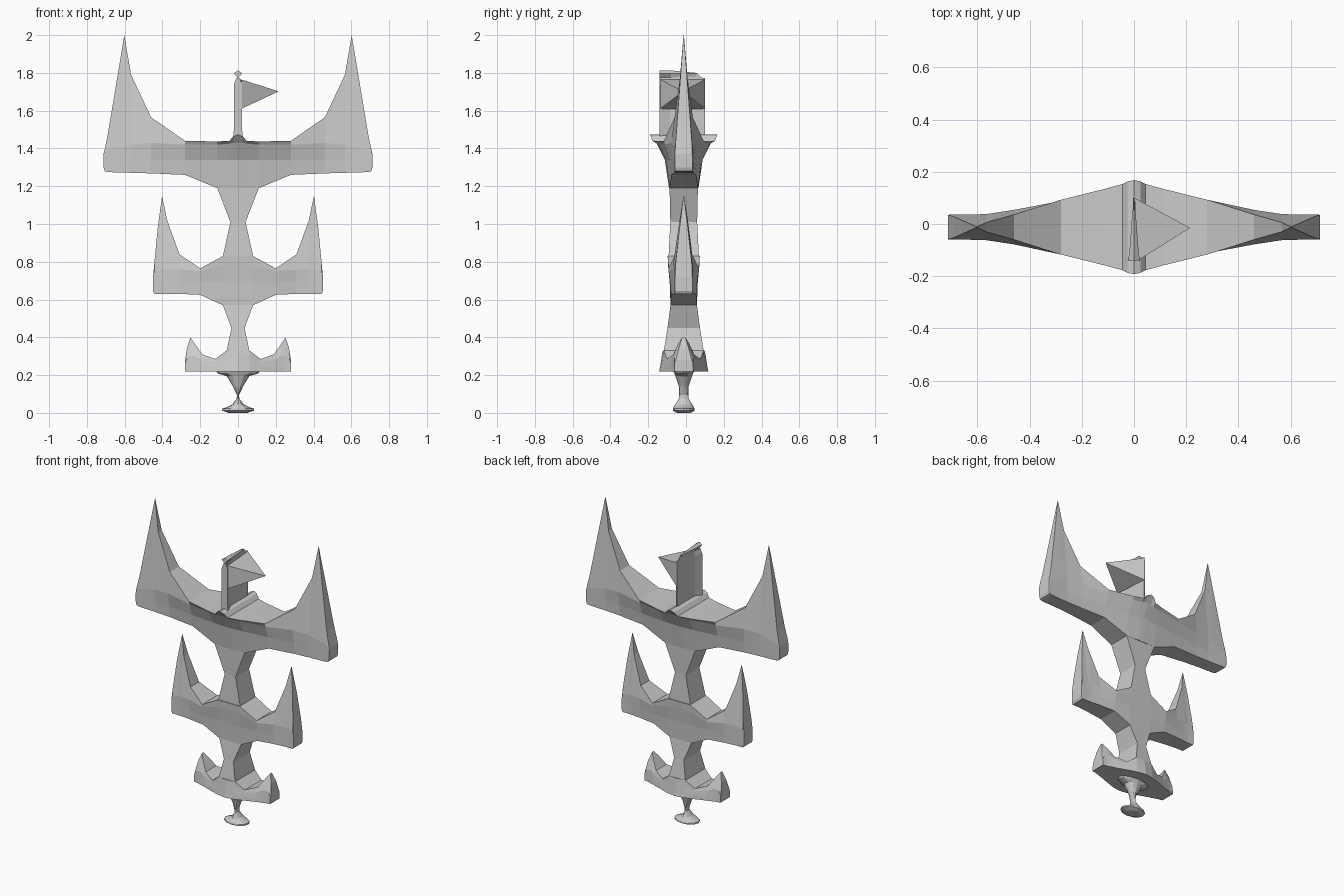
import bpy, bmesh, math

YC = -0.012  # depth centre of the body


def loft(name, rings):
    """Skin a list of equal-length closed rings and cap both ends."""
    bm = bmesh.new()
    rows = [[bm.verts.new(p) for p in r] for r in rings]
    n = len(rows[0])
    for a, b in zip(rows, rows[1:]):
        for i in range(n):
            j = (i + 1) % n
            bm.faces.new((a[i], a[j], b[j], b[i]))
    bm.faces.new(rows[0])
    bm.faces.new(rows[-1])
    bmesh.ops.recalc_face_normals(bm, faces=bm.faces)
    me = bpy.data.meshes.new(name)
    bm.to_mesh(me)
    bm.free()
    ob = bpy.data.objects.new(name, me)
    bpy.context.collection.objects.link(ob)
    return ob


def tier(name, cols, zmid):
    """Horned crossbar; column = x, z bottom, z shelf, z top, half depths low/shelf/top."""
    def ring(x, zb, zs, zt, dl, ds, dt):
        side = [(zb, dl), (max(zmid, zb + .01), (dl * 2 + ds) / 3), (zs, ds), (zt, dt)]
        return ([(x, YC - d, z) for z, d in side]
                + [(x, YC + d, z) for z, d in reversed(side)])
    left = [ring(-c[0], *c[1:]) for c in reversed(cols[1:])]
    return loft(name, left + [ring(*c) for c in cols])


def stem(name, secs):
    """Rectangular post; section = z, half width, half depth."""
    return loft(name, [[(sx * w, YC + sy * d, z) for sx, sy in
                        ((-1, -1), (1, -1), (1, 1), (-1, 1))] for z, w, d in secs])


# three horned crossbars
tier("upper_crossbar", [
    (0, 1.19, 1.43, 1.475, .078, .145, .18),
    (.025, 1.19, 1.43, 1.465, .078, .143, .175),
    (.045, 1.19, 1.425, 1.44, .077, .14, .165),
    (.11, 1.19, 1.42, 1.437, .075, .13, .147),
    (.28, 1.26, 1.42, 1.44, .065, .10, .105),
    (.46, 1.268, 1.43, 1.565, .052, .066, .048),
    (.566, 1.271, 1.42, 1.79, .048, .05, .018),
    (.602, 1.272, 1.41, 2.0, .048, .049, .001),
    (.64, 1.273, 1.40, 1.77, .048, .048, .018),
    (.69, 1.275, 1.39, 1.47, .048, .048, .04),
    (.705, 1.28, 1.38, 1.40, .048, .048, .045),
    (.712, 1.30, 1.35, 1.37, .046, .047, .045)], 1.34)
tier("middle_crossbar", [
    (0, .57, .79, .83, .07, .083, .085),
    (.08, .57, .78, .83, .07, .083, .085),
    (.20, .625, .75, .765, .066, .08, .08),
    (.31, .63, .76, .84, .056, .06, .045),
    (.375, .63, .76, 1.02, .05, .05, .022),
    (.402, .63, .76, 1.15, .048, .049, .001),
    (.425, .63, .75, .98, .048, .048, .022),
    (.442, .63, .75, .80, .048, .048, .042),
    (.45, .645, .70, .72, .046, .047, .045)], .69)
tier("lower_crossbar", [
    (0, .22, .31, .33, .13, .115, .11),
    (.06, .22, .30, .33, .12, .108, .105),
    (.12, .22, .27, .285, .10, .09, .088),
    (.19, .22, .28, .31, .075, .068, .055),
    (.228, .22, .30, .365, .063, .055, .03),
    (.252, .22, .30, .40, .055, .05, .008),
    (.27, .22, .29, .345, .052, .048, .025),
    (.28, .22, .265, .28, .05, .048, .042)], .245)

# pinched posts between the crossbars
stem("upper_stem", [(1.19, .11, .075), (1.01, .04, .071), (.83, .08, .08)])
stem("lower_stem", [(.57, .08, .07), (.45, .035, .086), (.33, .06, .105)])

# oval peg and foot under the body: z, half width, half depth
peg = [(.222, .115, .055), (.21, .11, .05), (.195, .06, .044), (.14, .027, .026),
       (.095, .006, .024), (.075, .007, .026), (.045, .03, .045), (.03, .06, .054),
       (.022, .084, .058), (.012, .084, .058), (.002, .055, .04), (0, .05, .035)]
loft("peg_foot", [[(w * math.cos(i * math.pi / 6), YC + d * math.sin(i * math.pi / 6), z)
                   for i in range(12)] for z, w, d in peg])

# flag mast: thick front edge with a thin blade running back
mast = [(-.022, -.14), (.022, -.14), (.003, -.085), (.003, .10), (-.003, .10), (-.003, -.085)]
loft("flag_mast", [[(x * s, y, z) for x, y in mast]
                   for z, s in ((1.43, 1.2), (1.5, 1), (1.74, 1), (1.772, .4))])

# diamond ridge along the mast top
loft("mast_ridge", [[(0, y, 1.772), (.022 * s, y, 1.798), (0, y, t), (-.022 * s, y, 1.798)]
                    for y, s, t in ((-.14, 1, 1.813), (-.08, .7, 1.813), (.055, .25, 1.80))])
loft("ridge_blade", [[(x, -.13, 1.76), (x, .10, 1.76), (x, .055, 1.80), (x, -.13, 1.80)]
                     for x in (-.002, .002)])

# pointed pennant
base = [(.018, -.138, 1.765), (.018, -.138, 1.61), (.002, .10, 1.61), (.002, .10, 1.765)]
tip = (.215, -.015, 1.702)
loft("pennant", [base, [tuple(t + (b - t) * .005 for b, t in zip(p, tip)) for p in base]])
